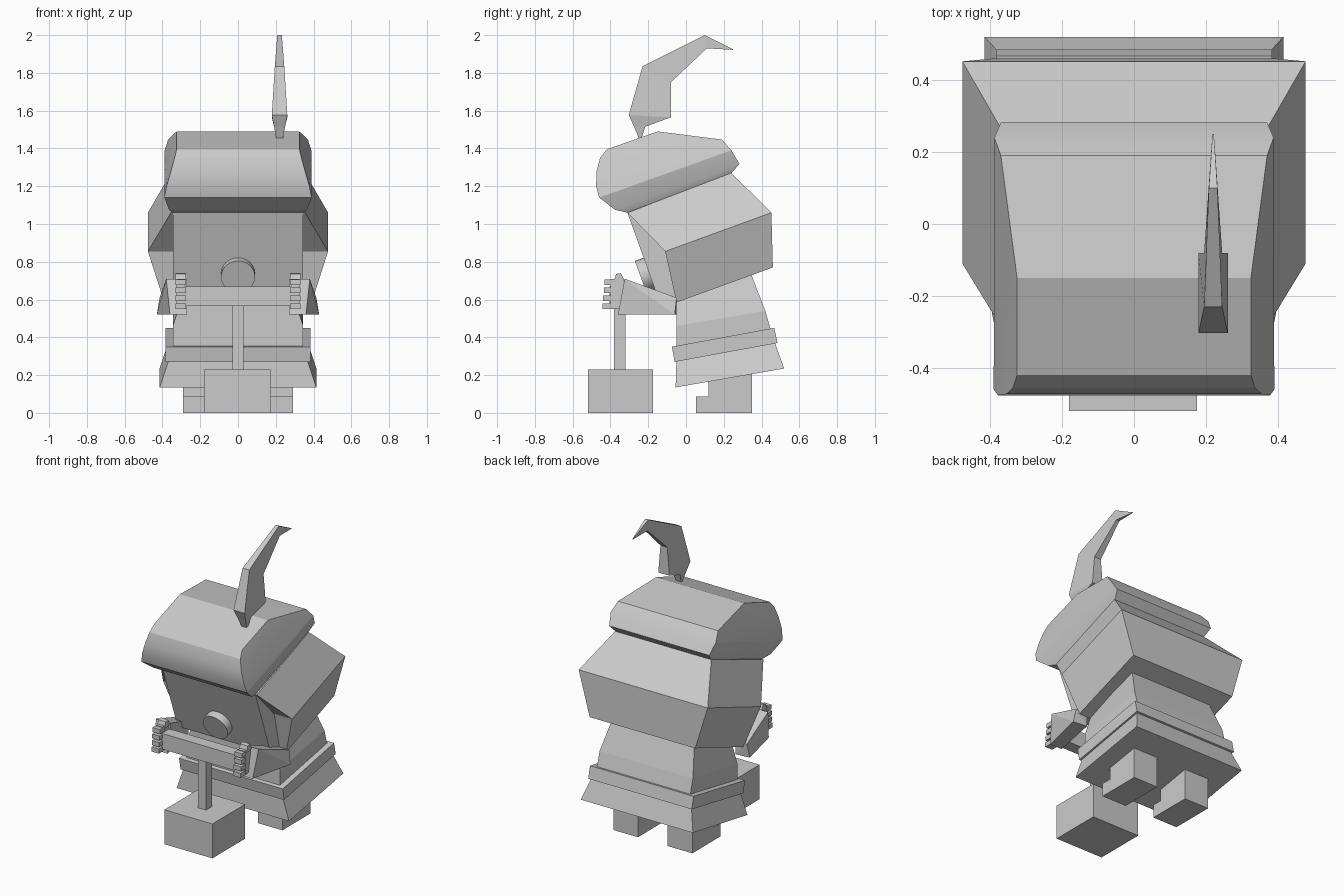
import bpy, bmesh
from mathutils import Vector

cube = bpy.data.objects.get("Cube")
if cube:
    bpy.data.objects.remove(cube, do_unlink=True)

grey = bpy.data.materials.new("plain_grey")
grey.use_nodes = True
colour = (0.6, 0.6, 0.6, 1)
grey.diffuse_color = colour
grey.node_tree.nodes["Principled BSDF"].inputs["Base Color"].default_value = colour


def finish(name, bm):
    bmesh.ops.recalc_face_normals(bm, faces=bm.faces)
    mesh = bpy.data.meshes.new(name)
    bm.to_mesh(mesh)
    bm.free()
    mesh.materials.append(grey)
    obj = bpy.data.objects.new(name, mesh)
    bpy.context.collection.objects.link(obj)
    return obj


def loft(name, rings, cx=0):
    """Stack four-sided rings: front y, front z, back y, back z, half width."""
    bm = bmesh.new()
    loops = []
    for yf, zf, yb, zb, w in rings:
        corners = [(cx - w, yf, zf), (cx + w, yf, zf), (cx + w, yb, zb), (cx - w, yb, zb)]
        loops.append([bm.verts.new(c) for c in corners])
    for a, b in zip(loops, loops[1:]):
        for i in range(4):
            j = (i + 1) % 4
            bm.faces.new((a[i], a[j], b[j], b[i]))
    bm.faces.new(loops[0])
    bm.faces.new(loops[-1])
    return finish(name, bm)


def box(name, x, y, z):
    cx, w = (x[0] + x[1]) / 2, abs(x[1] - x[0]) / 2
    return loft(name, [(y[0], h, y[1], h, w) for h in z], cx)


def hull(name, points):
    """Convex solid around a set of points."""
    bm = bmesh.new()
    for p in points:
        bm.verts.new(p)
    bmesh.ops.convex_hull(bm, input=bm.verts)
    loose = [v for v in bm.verts if not v.link_faces]
    bmesh.ops.delete(bm, geom=loose, context='VERTS')
    bmesh.ops.dissolve_limit(bm, angle_limit=0.03, verts=bm.verts, edges=bm.edges)
    return finish(name, bm)


# Plunger in front
box("plunger_block", (-0.18, 0.175), (-0.52, -0.175), (0, 0.23))
box("plunger_post", (-0.03, 0.03), (-0.38, -0.32), (0.23, 0.58))
box("plunger_handle", (-0.28, 0.28), (-0.405, -0.325), (0.565, 0.67))

# Leaning lower body
loft("skirt", [(-0.055, 0.135, 0.52, 0.235, 0.415), (-0.05, 0.3, 0.46, 0.4, 0.36)])
loft("belt", [(-0.06, 0.27, 0.485, 0.37, 0.383), (-0.075, 0.35, 0.467, 0.45, 0.383)])
loft("torso", [(-0.05, 0.3, 0.46, 0.4, 0.345), (-0.05, 0.46, 0.42, 0.54, 0.345),
               (-0.05, 0.63, 0.32, 0.8, 0.29)])

# Head, flared at the middle, with a flat face panel
loft("head", [(-0.05, 0.585, 0.46, 0.77, 0.39), (-0.11, 0.855, 0.452, 1.06, 0.477),
              (-0.31, 1.06, 0.24, 1.27, 0.355)])
loft("face_panel", [(-0.145, 0.6, -0.03, 0.6, 0.345), (-0.31, 1.06, -0.1, 1.1, 0.345)])

# Round nose, square to the face panel
axis = Vector((0, -0.94, -0.34))
bm = bmesh.new()
bmesh.ops.create_cone(bm, cap_ends=True, segments=24, radius1=0.09, radius2=0.09, depth=0.1)
bmesh.ops.rotate(bm, verts=bm.verts, matrix=axis.to_track_quat('Z', 'Y').to_matrix())
bmesh.ops.translate(bm, verts=bm.verts, vec=Vector((0, -0.24, 0.72)) - axis * 0.05)
nose = finish("nose", bm)

# Rounded cap: side outline with a half width at each point
outline = [(-0.31, 1.06, 0.345), (-0.375, 1.075, 0.365), (-0.46, 1.14, 0.39),
           (-0.476, 1.2, 0.378), (-0.473, 1.28, 0.355), (-0.455, 1.35, 0.336),
           (-0.42, 1.395, 0.325), (-0.15, 1.49, 0.325), (0.19, 1.447, 0.37),
           (0.24, 1.39, 0.388), (0.283, 1.318, 0.37), (0.237, 1.265, 0.35)]
cap = hull("cap", [(s * w, y, z) for y, z, w in outline for s in (-1, 1)])

# Bent plume
loft("plume", [(-0.25, 1.455, -0.235, 1.455, 0.018), (-0.275, 1.515, -0.215, 1.515, 0.029),
               (-0.303, 1.577, -0.08, 1.565, 0.041), (-0.23, 1.835, -0.08, 1.75, 0.025),
               (0.1, 2.0, 0.11, 1.93, 0.012), (0.249, 1.925, 0.25, 1.922, 0.002)], 0.22)

# Paired limbs
for side, s in (("left", 1), ("right", -1)):
    box(side + "_leg", (s * 0.11, s * 0.292), (0.12, 0.35), (0, 0.24))
    box(side + "_toe", (s * 0.11, s * 0.292), (0.052, 0.13), (0, 0.088))
    hull(side + "_sleeve", [(s * x, y, z) for x, y, z in (
        (0.27, -0.325, 0.71), (0.38, -0.325, 0.71), (0.27, -0.36, 0.52), (0.36, -0.36, 0.52),
        (0.33, -0.05, 0.61), (0.415, -0.05, 0.61), (0.33, -0.05, 0.52), (0.43, -0.06, 0.52))])
    box(side + "_palm", (s * 0.28, s * 0.325), (-0.4, -0.33), (0.55, 0.71))
    for i in range(4):
        z = 0.55 + i * 0.042
        box(f"{side}_finger_{i + 1}", (s * 0.275, s * 0.33), (-0.443 + i * 0.004, -0.385), (z, z + 0.03))
    hull(side + "_thumb", [(s * x, y, z) for x in (0.275, 0.33) for y, z in (
        (-0.385, 0.69), (-0.37, 0.735), (-0.345, 0.74), (-0.325, 0.7))])

# Smooth only the gentle curves
for obj in (nose, cap):
    bpy.ops.object.select_all(action='DESELECT')
    obj.select_set(True)
    bpy.context.view_layer.objects.active = obj
    bpy.ops.object.shade_smooth_by_angle(angle=0.4)
